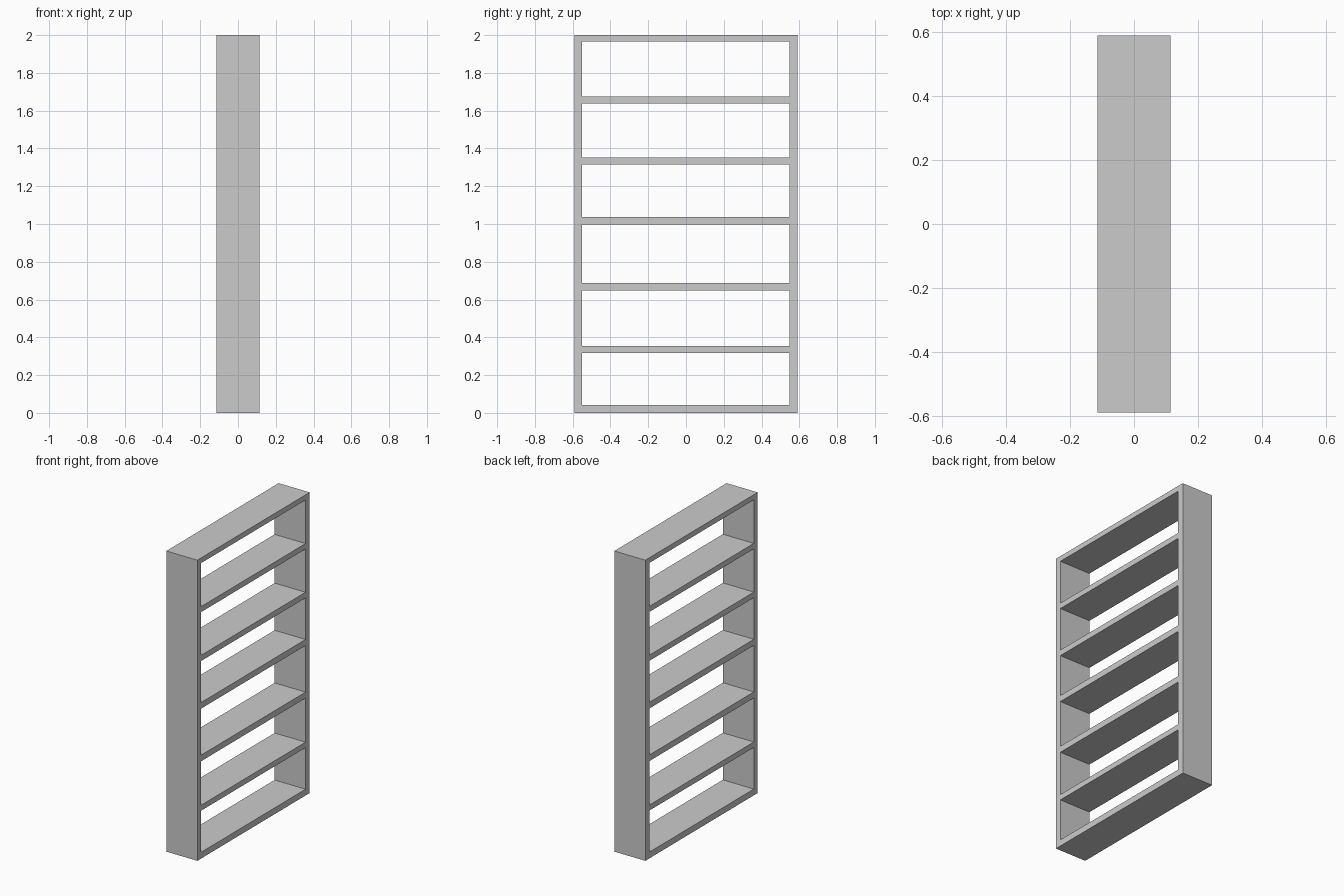
import bpy
import math

if "Cube" in bpy.data.objects:
    bpy.data.objects.remove(bpy.data.objects["Cube"])

HALF_DEPTH = 0.114
HALF_WIDTH = 0.59
INNER = (-0.55, 0.547)

# Bottom and top height of every board, floor board first
BOARDS = [(0.0, 0.042), (0.318, 0.355), (0.647, 0.688), (0.997, 1.038),
          (1.314, 1.352), (1.639, 1.676), (1.965, 2.0)]


def add_rect(curve, y0, y1, z0, z1):
    """Closed rectangular outline; nested outlines become openings."""
    s = curve.splines.new('POLY')
    s.points.add(3)
    for p, (y, z) in zip(s.points, [(y0, z0), (y1, z0), (y1, z1), (y0, z1)]):
        p.co = (y, z, 0, 1)
    s.use_cyclic_u = True


# Shelf profile: outer frame with one opening between each pair of boards
profile = bpy.data.curves.new("shelf_profile", 'CURVE')
profile.dimensions = '2D'
profile.fill_mode = 'BOTH'
profile.extrude = HALF_DEPTH
add_rect(profile, -HALF_WIDTH, HALF_WIDTH, 0, 2)
for lower, upper in zip(BOARDS, BOARDS[1:]):
    add_rect(profile, *INNER, lower[1], upper[0])

# Shelf unit: stand the extruded profile upright, facing along x
shelf = bpy.data.objects.new("shelf_unit", profile)
bpy.context.collection.objects.link(shelf)
shelf.rotation_euler = (math.pi / 2, 0, math.pi / 2)

# Turn into a clean flat-shaded mesh
bpy.context.view_layer.objects.active = shelf
shelf.select_set(True)
bpy.ops.object.convert(target='MESH')
shelf = bpy.context.object
bpy.ops.object.transform_apply(location=False, rotation=True, scale=False)
bpy.ops.object.mode_set(mode='EDIT')
bpy.ops.mesh.select_all(action='SELECT')
bpy.ops.mesh.remove_doubles(threshold=0.0005)
bpy.ops.mesh.normals_make_consistent(inside=False)
bpy.ops.object.mode_set(mode='OBJECT')
bpy.ops.object.shade_flat()
